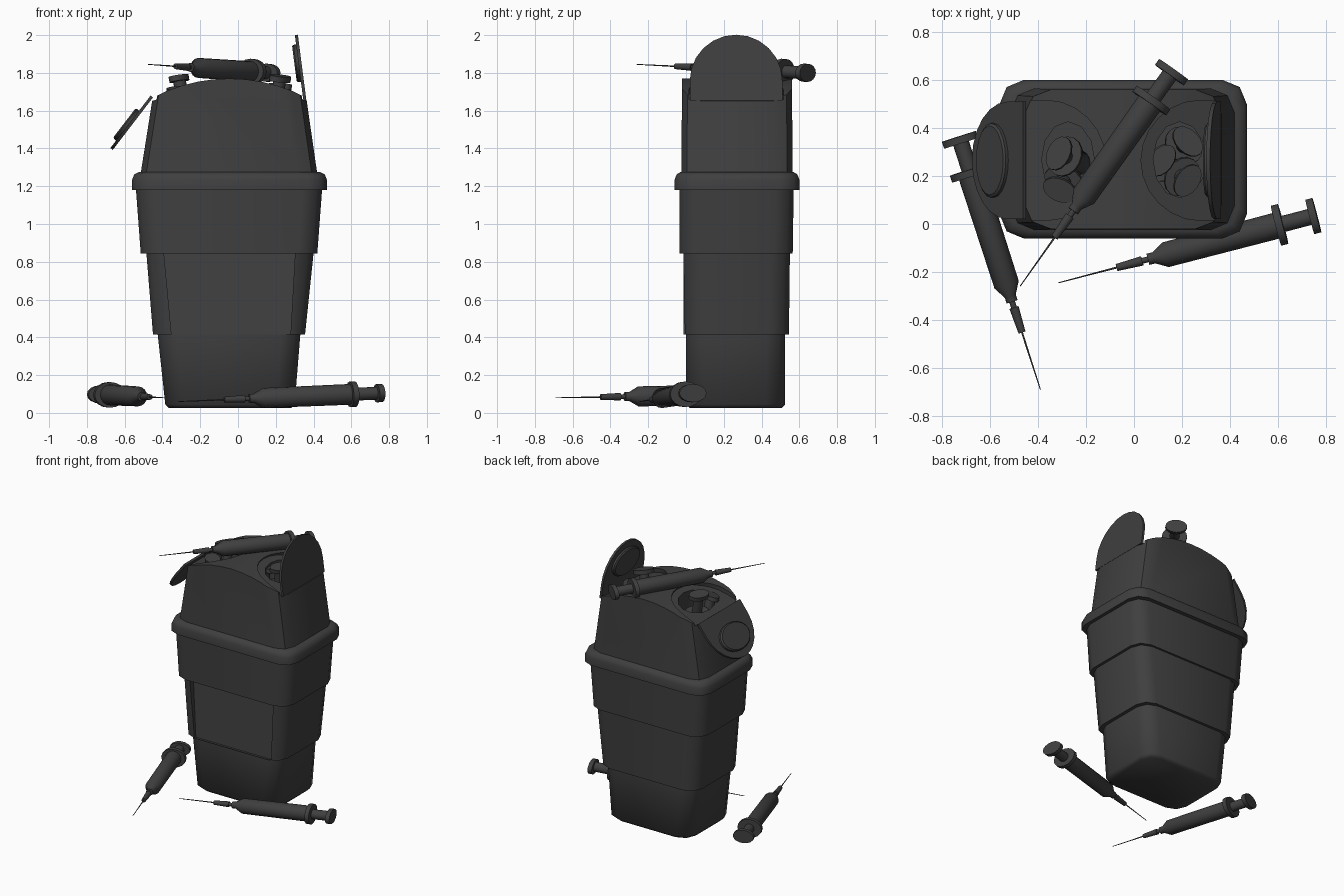
import bpy, bmesh, math
from mathutils import Vector, Matrix

if "Cube" in bpy.data.objects:
    bpy.data.objects.remove(bpy.data.objects["Cube"])

dark = bpy.data.materials.new("dark_plastic")
dark.diffuse_color = (0.05, 0.05, 0.05, 1)
dark.use_nodes = True
dark.node_tree.nodes["Principled BSDF"].inputs["Base Color"].default_value = dark.diffuse_color


def loft(name, rings):
    """Skin a stack of equal-length point rings and cap both ends."""
    bm = bmesh.new()
    rows = [[bm.verts.new(p) for p in r] for r in rings]
    n = len(rows[0])
    for a, b in zip(rows, rows[1:]):
        for i in range(n):
            j = (i + 1) % n
            bm.faces.new((a[i], a[j], b[j], b[i]))
    bm.faces.new(rows[0])
    bm.faces.new(rows[-1])
    bmesh.ops.recalc_face_normals(bm, faces=bm.faces)
    me = bpy.data.meshes.new(name)
    bm.to_mesh(me)
    bm.free()
    me.materials.append(dark)
    ob = bpy.data.objects.new(name, me)
    bpy.context.collection.objects.link(ob)
    return ob


def activate(ob):
    bpy.ops.object.select_all(action='DESELECT')
    ob.select_set(True)
    bpy.context.view_layer.objects.active = ob


def smooth(ob, angle=50):
    activate(ob)
    bpy.ops.object.shade_smooth_by_angle(angle=math.radians(angle))


def boolean(ob, cutter, op='DIFFERENCE'):
    activate(ob)
    m = ob.modifiers.new("cut", 'BOOLEAN')
    m.operation, m.object, m.solver = op, cutter, 'EXACT'
    bpy.ops.object.modifier_apply(modifier=m.name)
    bpy.data.objects.remove(cutter)


def round_rect(z, x0, x1, y0, y1, r=0.1):
    pts = []
    for cx, cy, a0 in ((x1 - r, y1 - r, 0), (x0 + r, y1 - r, 90),
                       (x0 + r, y0 + r, 180), (x1 - r, y0 + r, 270)):
        for k in range(3):
            a = math.radians(a0 + 45 * k)
            pts.append((cx + r * math.cos(a), cy + r * math.sin(a), z))
    return pts


def ellipse(n, rx, ry, z=0.0, cx=0.0, cy=0.0):
    return [Vector((cx + rx * math.cos(2 * math.pi * i / n),
                    cy + ry * math.sin(2 * math.pi * i / n), z)) for i in range(n)]


# stepped bin with rim
bin_body = loft("bin_body", [round_rect(*p) for p in (
    (0.025, -0.365, 0.28, 0.02, 0.505), (0.045, -0.385, 0.30, 0.0, 0.525),
    (0.415, -0.425, 0.33, 0.0, 0.525), (0.415, -0.45, 0.355, -0.015, 0.545),
    (0.845, -0.485, 0.40, -0.015, 0.55), (0.845, -0.515, 0.42, -0.035, 0.565),
    (1.18, -0.54, 0.445, -0.035, 0.57), (1.18, -0.56, 0.47, -0.06, 0.60),
    (1.235, -0.56, 0.47, -0.06, 0.60), (1.262, -0.55, 0.46, -0.05, 0.59),
    (1.275, -0.525, 0.435, -0.03, 0.57))])

# sunken front panel
panel = loft("panel_cutter", [
    [(-0.352, -0.2, 0.4155), (0.278, -0.2, 0.4155), (0.278, 0.003, 0.4155), (-0.352, 0.003, 0.4155)],
    [(-0.392, -0.2, 0.8445), (0.302, -0.2, 0.8445), (0.302, 0.03, 0.8445), (-0.392, 0.03, 0.8445)]])
boolean(bin_body, panel)
smooth(bin_body)

# tapered top shell with arched roof
top_shell = loft("top_shell", [round_rect(1.25, -0.518, 0.422, -0.025, 0.565),
                               round_rect(1.85, -0.423, 0.335, -0.02, 0.56)])
arch = loft("arch_cutter", [[(-0.045 + p.x, y, 0.90 + p.y) for p in ellipse(64, 0.87, 0.87)]
                            for y in (-0.5, 1.0)])
boolean(top_shell, arch, 'INTERSECT')


def hinge_matrix(x, z, angle, side):
    """Local x runs away from the hinge, y along it, z out of the flap."""
    a = math.radians(angle)
    m = Matrix(((math.cos(a), 0, -side * math.sin(a), x), (0, 1, 0, 0.265),
                (math.sin(a), 0, side * math.cos(a), z), (0, 0, 0, 1)))
    return m


def flap(name, m, start, length, r, thick):
    """Tongue-shaped plate with a rounded free end."""
    c = length - r
    out = [(start, -r)] + [(c + r * math.cos(t), r * math.sin(t)) for t in
                           (math.radians(-90 + 15 * k) for k in range(13))] + [(start, r)]
    return loft(name, [[m @ Vector((u, v, w)) for u, v in out] for w in (0, thick)])


# flap seats and drop holes
for x, z, ang, side, hx in ((0.37, 1.65, 163, -1, 0.19), (-0.46, 1.65, 17, 1, -0.275)):
    boolean(top_shell, flap("seat_cutter", hinge_matrix(x, z, ang, side), -0.1, 0.36, 0.25, 0.2))
    boolean(top_shell, loft("hole_cutter", [ellipse(12, 0.11, 0.158, zz, hx, 0.268)
                                            for zz in (1.35, 2.0)]))
smooth(top_shell, 35)

# open flaps with plugs
for name, x, z, ang, side in (("right", 0.362, 1.655, 97.4, 1), ("left", -0.45, 1.67, 232.5, -1)):
    m = hinge_matrix(x, z, ang, side)
    smooth(flap(name + "_flap", m, 0, 0.35, 0.245, 0.016), 35)
    smooth(loft(name + "_flap_plug", [[m @ p for p in ellipse(20, 0.1 * s, 0.155 * s, w, 0.2)]
                                      for w, s in ((0.01, 1), (0.03, 1), (0.038, 0.93))]), 35)


def syringe(name, tip, end):
    """Needle, hub, barrel, finger flange and plunger from tip to end."""
    tip, end = Vector(tip), Vector(end)
    ax = (end - tip).normalized()
    sx = Vector((0, 0, 1)).cross(ax).normalized()
    sz = ax.cross(sx)
    k = (end - tip).length / 1.11
    profile = ((0, .002, .002), (.25, .004, .004), (.25, .015, .015), (.36, .02, .02),
               (.36, .012, .012), (.385, .012, .012), (.385, .024, .024), (.41, .024, .024),
               (.46, .053, .053), (.935, .055, .055), (.935, .086, .068), (.965, .086, .068),
               (.965, .034, .034), (1.08, .034, .034), (1.08, .074, .048), (1.11, .074, .048))
    smooth(loft(name, [[tip + ax * t * k + sx * p.x + sz * p.y for p in ellipse(16, rw, rh)]
                       for t, rw, rh in profile]), 40)


# loose syringes
syringe("syringe_on_top", (-0.475, -0.26, 1.845), (0.165, 0.645, 1.80))
syringe("syringe_front", (-0.315, -0.245, 0.06), (0.762, 0.037, 0.105))
syringe("syringe_side", (-0.39, -0.69, 0.08), (-0.73, 0.365, 0.098))

# discarded syringes standing in the holes
for i, (end, tip) in enumerate((
        ((-0.315, 0.295, 1.785), (-0.12, 0.20, 0.69)), ((-0.31, 0.14, 1.72), (-0.2, 0.38, 0.64)),
        ((0.115, 0.265, 1.72), (0.2, 0.2, 0.63)), ((0.225, 0.18, 1.785), (0.05, 0.3, 0.69)),
        ((0.225, 0.345, 1.74), (0.1, 0.22, 0.65)))):
    syringe(f"discarded_syringe_{i + 1}", tip, end)
